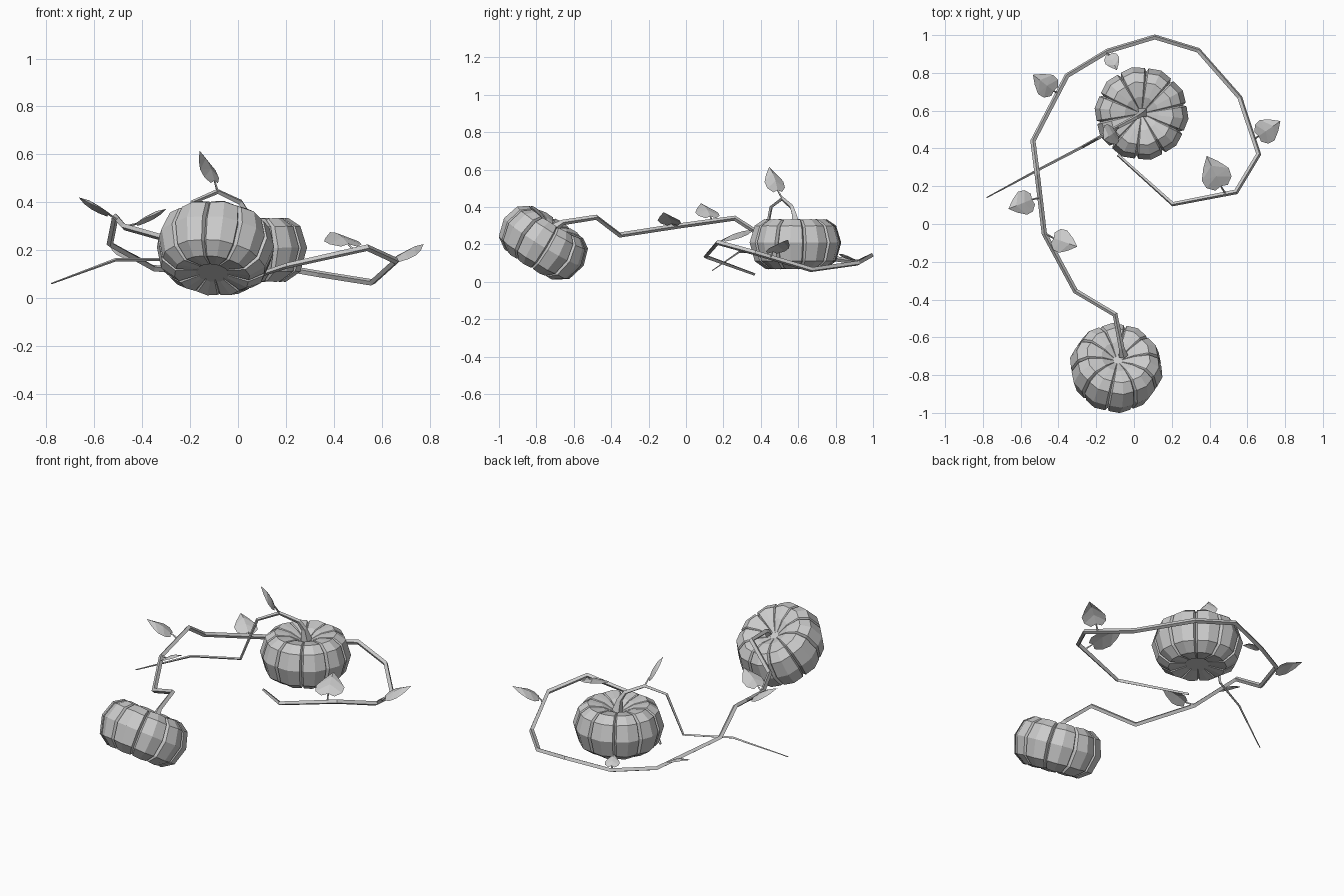
import bpy, math
from mathutils import Vector, Matrix


def mesh_object(name, verts, faces):
    me = bpy.data.meshes.new(name)
    me.from_pydata(verts, [], faces)
    me.update()
    ob = bpy.data.objects.new(name, me)
    bpy.context.collection.objects.link(ob)
    return ob


# Ribbed low-poly pumpkin: lathe profile with narrow grooves between ribs
PROFILE = [(0.025, 0.09), (0.09, 0.122), (0.17, 0.135), (0.222, 0.10), (0.25, 0.01),
           (0.222, -0.09), (0.16, -0.133), (0.07, -0.12)]


def pumpkin(name, centre, axis, spin, ribs=10):
    verts, faces = [], []
    step = 2 * math.pi / ribs
    cols = [(0, 0.89), (0.07, 0.965), (0.5, 1.0), (0.93, 0.965)]
    n = ribs * len(cols)
    for r, z in PROFILE:
        for i in range(ribs):
            for t, k in cols:
                a = spin + (i + t) * step
                verts.append((r * k * math.cos(a), r * k * math.sin(a), z * (0.3 + 0.7 * k)))
    for j in range(len(PROFILE) - 1):
        for i in range(n):
            k = (i + 1) % n
            faces.append((j * n + i, (j + 1) * n + i, (j + 1) * n + k, j * n + k))
    faces.append(tuple(range(n)))
    faces.append(tuple(reversed(range((len(PROFILE) - 1) * n, len(PROFILE) * n))))
    ob = mesh_object(name, verts, faces)
    rot = Vector((0, 0, 1)).rotation_difference(Vector(axis)).to_matrix().to_4x4()
    ob.matrix_world = Matrix.Translation(centre) @ rot
    return ob


# Square-section vine through (x, y, z, radius) points
def vine(name, pts):
    cu = bpy.data.curves.new(name, 'CURVE')
    cu.dimensions = '3D'
    cu.bevel_depth = 1.0
    cu.bevel_resolution = 0
    cu.use_fill_caps = True
    sp = cu.splines.new('POLY')
    sp.points.add(len(pts) - 1)
    sp.use_smooth = False
    for p, (x, y, z, r) in zip(sp.points, pts):
        p.co = (x, y, z, 1)
        p.radius = r
    ob = bpy.data.objects.new(name, cu)
    bpy.context.collection.objects.link(ob)
    return ob


# Heart-shaped leaf cupped about its midrib, plus its short stalk
RIM = [(-0.06, 0.2), (0.12, 0.4), (0.38, 0.43), (0.7, 0.24)]


def leaf(name, root, base, tip, width=1.0, up=(0, 0, 1)):
    b, t = Vector(base), Vector(tip)
    d = t - b
    size = d.length
    d.normalize()
    side = Vector(up).cross(d).normalized()
    nrm = d.cross(side)

    def at(u, v, w):
        return b + (d * u + side * v * width + nrm * w) * size

    verts = [at(0, 0, 0), at(0.35, 0, 0.07), at(0.7, 0, 0.07), at(1, 0, 0)]
    faces = []
    for s in (1, -1):
        o = len(verts)
        verts += [at(u, v * s, -0.04) for u, v in RIM]
        for f in [(0, o, o + 1), (0, o + 1, 1), (1, o + 1, o + 2), (1, o + 2, 2),
                  (2, o + 2, o + 3), (2, o + 3, 3)]:
            faces.append(f[::-1] if s > 0 else f)
    mesh_object(name, verts, faces)
    vine(name + "_stalk", [(*root, 0.006), (*base, 0.004)])


pumpkin("back_pumpkin", (0.04, 0.585, 0.2), (0, 0, 1), 0.2)
pumpkin("front_pumpkin", (-0.095, -0.765, 0.205), (0.1, 0.52, 0.85), 0.1)

R = 0.014
vine("main_vine", [
    (-0.055, -0.70, 0.29, 0.024), (-0.065, -0.66, 0.317, 0.015), (-0.10, -0.48, 0.345, R),
    (-0.31, -0.355, 0.25, R), (-0.475, -0.05, 0.297, R), (-0.512, 0.26, 0.34, R),
    (-0.535, 0.44, 0.225, R), (-0.355, 0.785, 0.125, R), (-0.14, 0.915, 0.105, R),
    (0.11, 0.99, 0.14, R), (0.34, 0.92, 0.10, R), (0.56, 0.67, 0.065, R),
    (0.66, 0.37, 0.155, R), (0.54, 0.17, 0.21, R), (0.205, 0.105, 0.135, 0.012),
    (-0.085, 0.365, 0.04, 0.008)])
vine("back_stem_tendril", [
    (0.045, 0.59, 0.28, 0.034), (0.035, 0.58, 0.355, 0.017), (0.01, 0.565, 0.40, 0.013),
    (-0.085, 0.515, 0.445, 0.011), (-0.19, 0.455, 0.40, 0.009), (-0.27, 0.41, 0.16, 0.008),
    (-0.51, 0.285, 0.16, 0.007), (-0.78, 0.14, 0.06, 0.003)])

# Leaves
leaf("leaf_1", (-0.40, 0.69, 0.15), (-0.425, 0.705, 0.165), (-0.535, 0.79, 0.22))
leaf("leaf_2", (-0.495, 0.14, 0.32), (-0.54, 0.13, 0.35), (-0.665, 0.08, 0.42))
leaf("leaf_3", (-0.47, -0.05, 0.297), (-0.425, -0.075, 0.31), (-0.30, -0.12, 0.372))
leaf("leaf_4", (0.485, 0.16, 0.20), (0.46, 0.20, 0.225), (0.385, 0.36, 0.275))
leaf("leaf_5", (0.635, 0.45, 0.13), (0.66, 0.465, 0.16), (0.775, 0.545, 0.225))
leaf("leaf_6", (-0.15, 0.91, 0.105), (-0.13, 0.895, 0.12), (-0.09, 0.815, 0.15))
leaf("leaf_7", (-0.085, 0.515, 0.445), (-0.098, 0.49, 0.49), (-0.16, 0.445, 0.615),
     0.95, (0.8, 0.5, 0.45))
